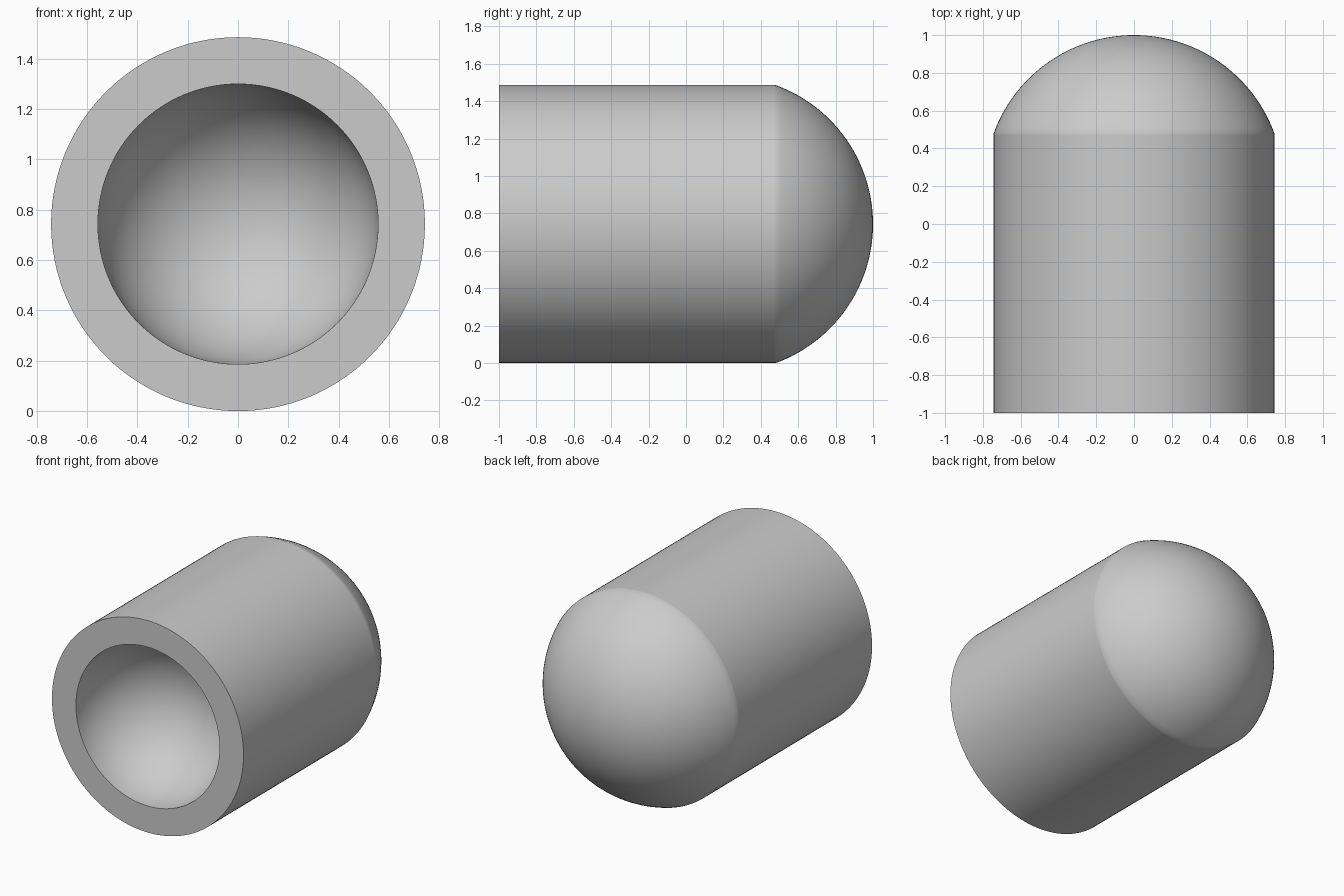
import bpy, bmesh
from math import sin, cos, asin, pi
from mathutils import Vector

cube = bpy.data.objects.get("Cube")
if cube:
    bpy.data.objects.remove(cube, do_unlink=True)

RADIUS, BORE = 0.743, 0.557            # outer wall and round recess
FRONT, SHOULDER, TIP = -1.0, 0.48, 1.0
SIDES = 128

grey = bpy.data.materials.new("plain grey")
grey.use_nodes = True
colour = (0.6, 0.6, 0.6, 1)
grey.diffuse_color = colour
grey.node_tree.nodes["Principled BSDF"].inputs["Base Color"].default_value = colour


def arc(centre, radius, start, end, steps):
    """Profile points (radius, y) on a circle about the axis, angles from +y."""
    angles = [start + (end - start) * i / steps for i in range(steps + 1)]
    return [(radius * sin(a), centre + radius * cos(a)) for a in angles]


# Shallow spherical dome that meets the wall at the shoulder
rise = TIP - SHOULDER
dome_radius = (RADIUS ** 2 + rise ** 2) / (2 * rise)
dome = arc(TIP - dome_radius, dome_radius, asin(RADIUS / dome_radius), 0, 28)

# Half-round recess, flat rim, straight wall, dome
profile = arc(FRONT, BORE, 0, pi / 2, 32)
profile += [(RADIUS, FRONT), (RADIUS, SHOULDER - 0.01)] + dome

bm = bmesh.new()
verts = [bm.verts.new((r, y, 0)) for r, y in profile]
edges = [bm.edges.new(pair) for pair in zip(verts, verts[1:])]
bmesh.ops.spin(bm, geom=verts + edges, cent=Vector(), axis=(0, 1, 0),
               angle=2 * pi, steps=SIDES)
bmesh.ops.remove_doubles(bm, verts=bm.verts, dist=0.0001)
bmesh.ops.recalc_face_normals(bm, faces=bm.faces)
bmesh.ops.translate(bm, verts=bm.verts, vec=(0, 0, RADIUS))

mesh = bpy.data.meshes.new("domed_cylinder")
bm.to_mesh(mesh)
bm.free()
mesh.materials.append(grey)
body = bpy.data.objects.new("domed_cylinder", mesh)
bpy.context.collection.objects.link(body)

# Smooth the curves, keep the rim crisp
bpy.ops.object.select_all(action='DESELECT')
body.select_set(True)
bpy.context.view_layer.objects.active = body
bpy.ops.object.shade_smooth_by_angle(angle=pi / 6)
